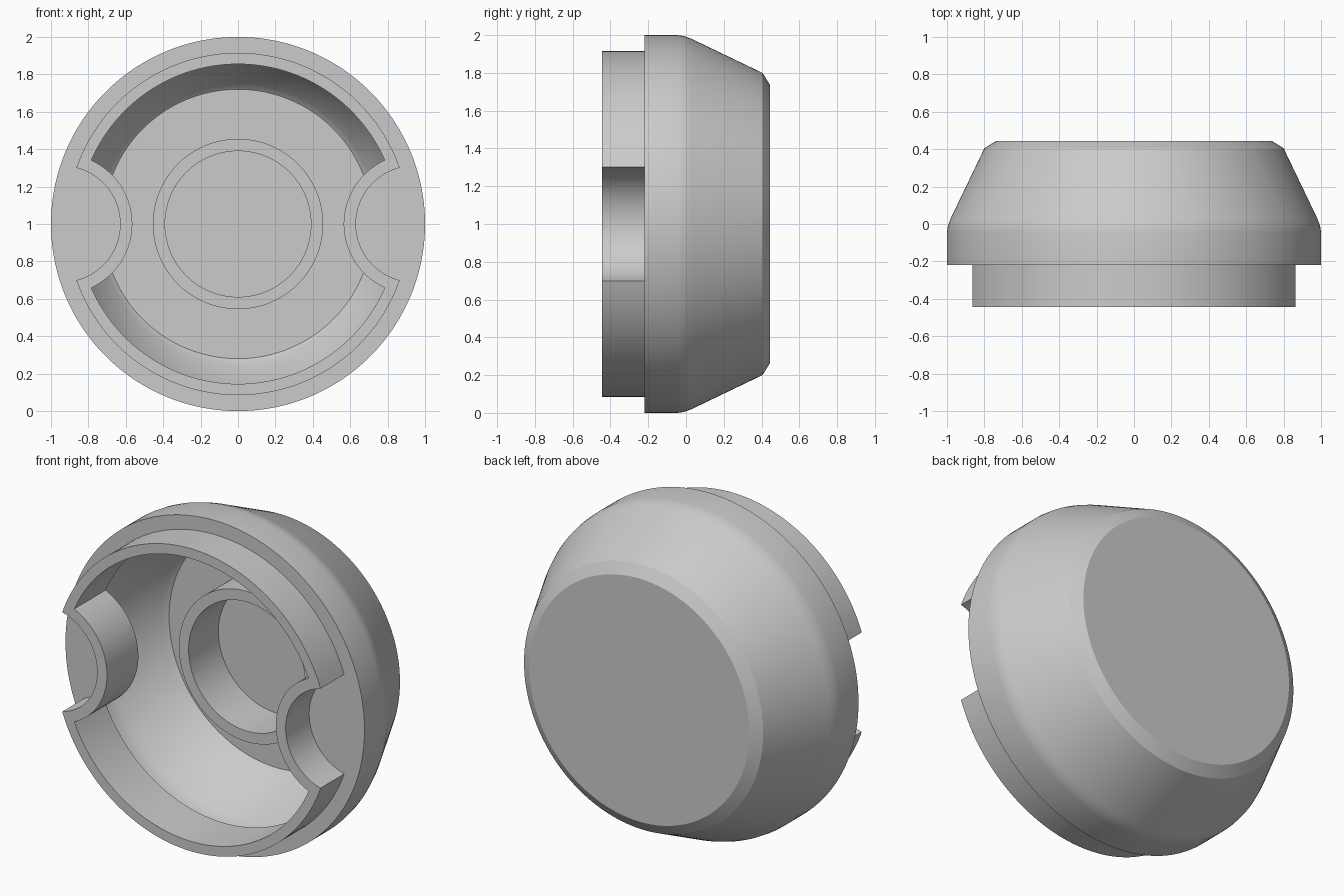
import bpy
import bmesh
from math import acos, cos, sin, pi, radians

if "Cube" in bpy.data.objects:
    bpy.data.objects.remove(bpy.data.objects["Cube"], do_unlink=True)

NOTCH_X = 0.94          # notch centre distance from the axis
SIDE, ARC = 28, 72      # segments per notch and per rim arc

grey = bpy.data.materials.new("light grey")
grey.use_nodes = True
colour = (0.6, 0.6, 0.6, 1)
grey.diffuse_color = colour
grey.node_tree.nodes["Principled BSDF"].inputs["Base Color"].default_value = colour


def arc(cx, r, start, end, n):
    return [(cx + r * cos(start + (end - start) * i / n),
             r * sin(start + (end - start) * i / n)) for i in range(n)]


def circle(r):
    """Full circle, sampled to match the notched outline."""
    a = radians(21)
    half = arc(0, r, -a, a, SIDE) + arc(0, r, a, pi - a, ARC)
    return half + [(-x, -z) for x, z in half]


def notched(r, notch):
    """Circle with a round bite on both sides."""
    a = acos((r * r + NOTCH_X ** 2 - notch ** 2) / (2 * r * NOTCH_X))
    b = acos((NOTCH_X - r * cos(a)) / notch)
    half = arc(NOTCH_X, notch, pi + b, pi - b, SIDE) + arc(0, r, a, pi - a, ARC)
    return half + [(-x, -z) for x, z in half]


def skin(name, sections, closed=False):
    """Bridge (outline, y) sections into one solid."""
    bm = bmesh.new()
    loops = [[bm.verts.new((x, y, z + 1)) for x, z in pts] for pts, y in sections]
    pairs = list(zip(loops, loops[1:]))
    if closed:
        pairs.append((loops[-1], loops[0]))
    else:
        bm.faces.new(loops[0])
        bm.faces.new(loops[-1])
    for p, q in pairs:
        for i in range(len(p)):
            j = (i + 1) % len(p)
            bm.faces.new((p[i], p[j], q[j], q[i]))
    bmesh.ops.recalc_face_normals(bm, faces=bm.faces)
    mesh = bpy.data.meshes.new(name)
    bm.to_mesh(mesh)
    bm.free()
    mesh.materials.append(grey)
    obj = bpy.data.objects.new(name, mesh)
    bpy.context.collection.objects.link(obj)
    bpy.ops.object.select_all(action="DESELECT")
    obj.select_set(True)
    bpy.context.view_layer.objects.active = obj
    bpy.ops.object.shade_smooth_by_angle(angle=radians(30))
    return obj


# Hollow cap: outer wall, notched rim, then the cavity wall and floor
outer = [(0.735, 0.445), (0.80, 0.405), (0.98, 0.03), (0.995, -0.01),
         (1.0, -0.045), (1.0, -0.22)]
inner = [(0.925, -0.145), (0.925, -0.04), (0.905, 0.02), (0.75, 0.345), (0.72, 0.37)]
rim = [(notched(0.915, 0.31), -0.22), (notched(0.915, 0.31), -0.445),
       (notched(0.855, 0.375), -0.445), (notched(0.855, 0.375), -0.145)]
skin("cap_body", [(circle(r), y) for r, y in outer] + rim
     + [(circle(r), y) for r, y in inner])

# Round collar standing on the cavity floor
collar = [(0.455, 0.39), (0.455, 0.085), (0.39, 0.085), (0.39, 0.39)]
skin("inner_collar", [(circle(r), y) for r, y in collar], closed=True)
